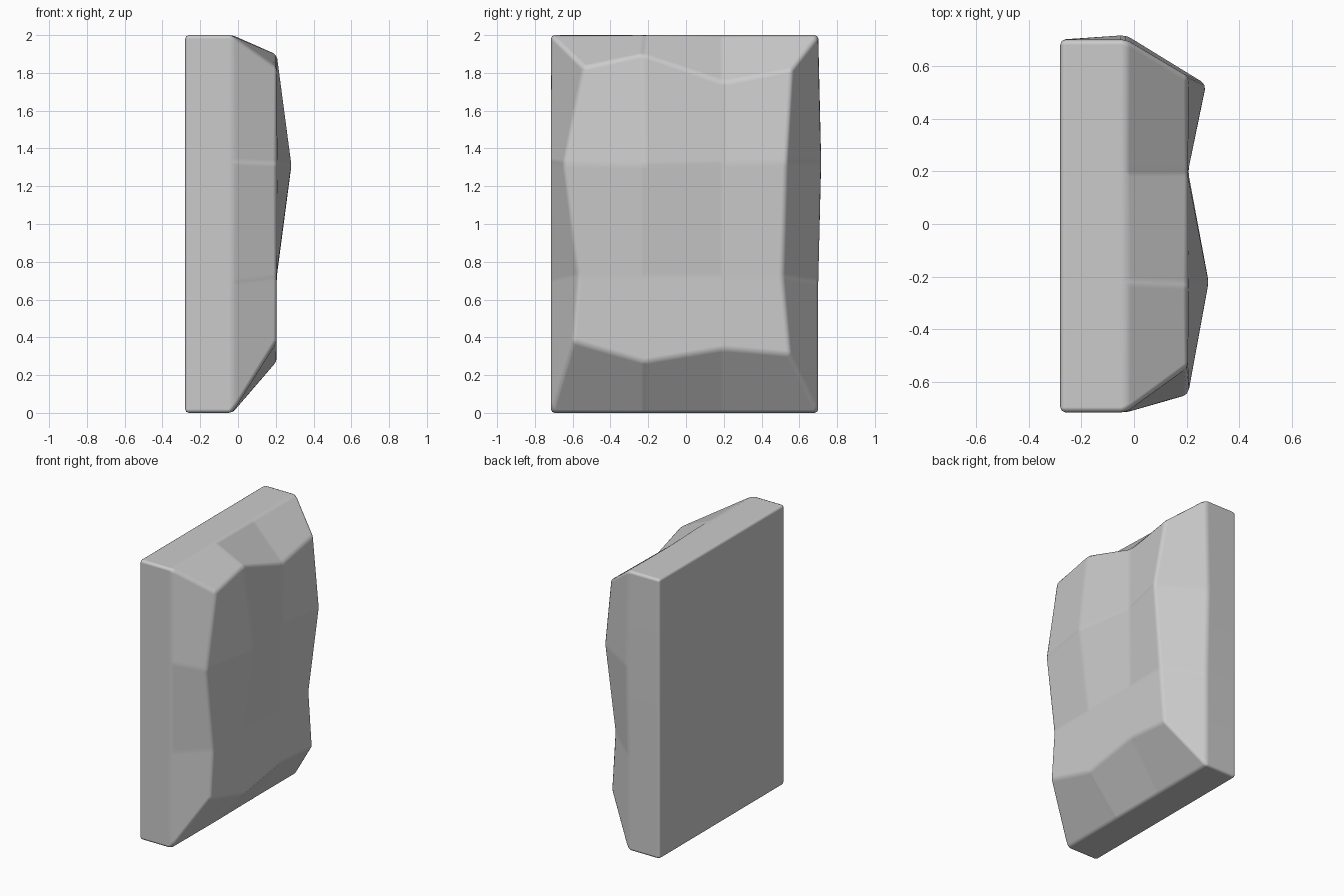
import bpy, bmesh

if "Cube" in bpy.data.objects:
    bpy.data.objects.remove(bpy.data.objects["Cube"])

# Control grid of the chiselled front face: rows bottom to top, columns along y
FRONT_Y = [(-0.60, -0.22, 0.20, 0.55),
           (-0.57, -0.22, 0.20, 0.51),
           (-0.65, -0.22, 0.20, 0.53),
           (-0.54, -0.23, 0.20, 0.56)]
FRONT_Z = [(0.38, 0.27, 0.34, 0.31),
           (0.72, 0.72, 0.72, 0.72),
           (1.32, 1.31, 1.32, 1.33),
           (1.83, 1.90, 1.75, 1.82)]
BUMPS = {(2, 1): 0.285, (2, 3): 0.275}      # points standing out from x = 0.205

# Outline of the slab body
OUT_Y = (-0.715, -0.22, 0.20, 0.70)
OUT_Z = (0.0, 0.69, 1.33, 2.0)
RING = ([(0, c) for c in range(4)] + [(r, 3) for r in range(1, 4)]
        + [(3, c) for c in (2, 1, 0)] + [(2, 0), (1, 0)])

bm = bmesh.new()

# Front face
front = {(r, c): bm.verts.new((BUMPS.get((r, c), 0.205), FRONT_Y[r][c], FRONT_Z[r][c]))
         for r in range(4) for c in range(4)}
for r in range(3):
    for c in range(3):
        bm.faces.new([front[r, c], front[r, c + 1], front[r + 1, c + 1], front[r + 1, c]])


def outline(x, bulge):
    """Ring of points round the slab at depth x, bulging on the +y side."""
    return [bm.verts.new((x, OUT_Y[c] + (bulge if (r, c) == (2, 3) else 0), OUT_Z[r]))
            for r, c in RING]


# Sloping rim, straight sides and flat back
mid, back = outline(-0.03, 0.017), outline(-0.28, 0.0)
rim = [front[k] for k in RING]
for a, b in ((rim, mid), (mid, back)):
    for i in range(12):
        j = (i + 1) % 12
        bm.faces.new([a[i], b[i], b[j], a[j]])
bm.faces.new(back)
bmesh.ops.recalc_face_normals(bm, faces=bm.faces[:])

mesh = bpy.data.meshes.new("stone_slab")
bm.to_mesh(mesh)
bm.free()
slab = bpy.data.objects.new("stone_slab", mesh)
bpy.context.collection.objects.link(slab)

# Softly worn edges
for p in mesh.polygons:
    p.use_smooth = True
bev = slab.modifiers.new("worn_edges", 'BEVEL')
bev.width = 0.02
bev.segments = 2
bev.limit_method = 'ANGLE'
bev.angle_limit = 0.05
bev.harden_normals = True
